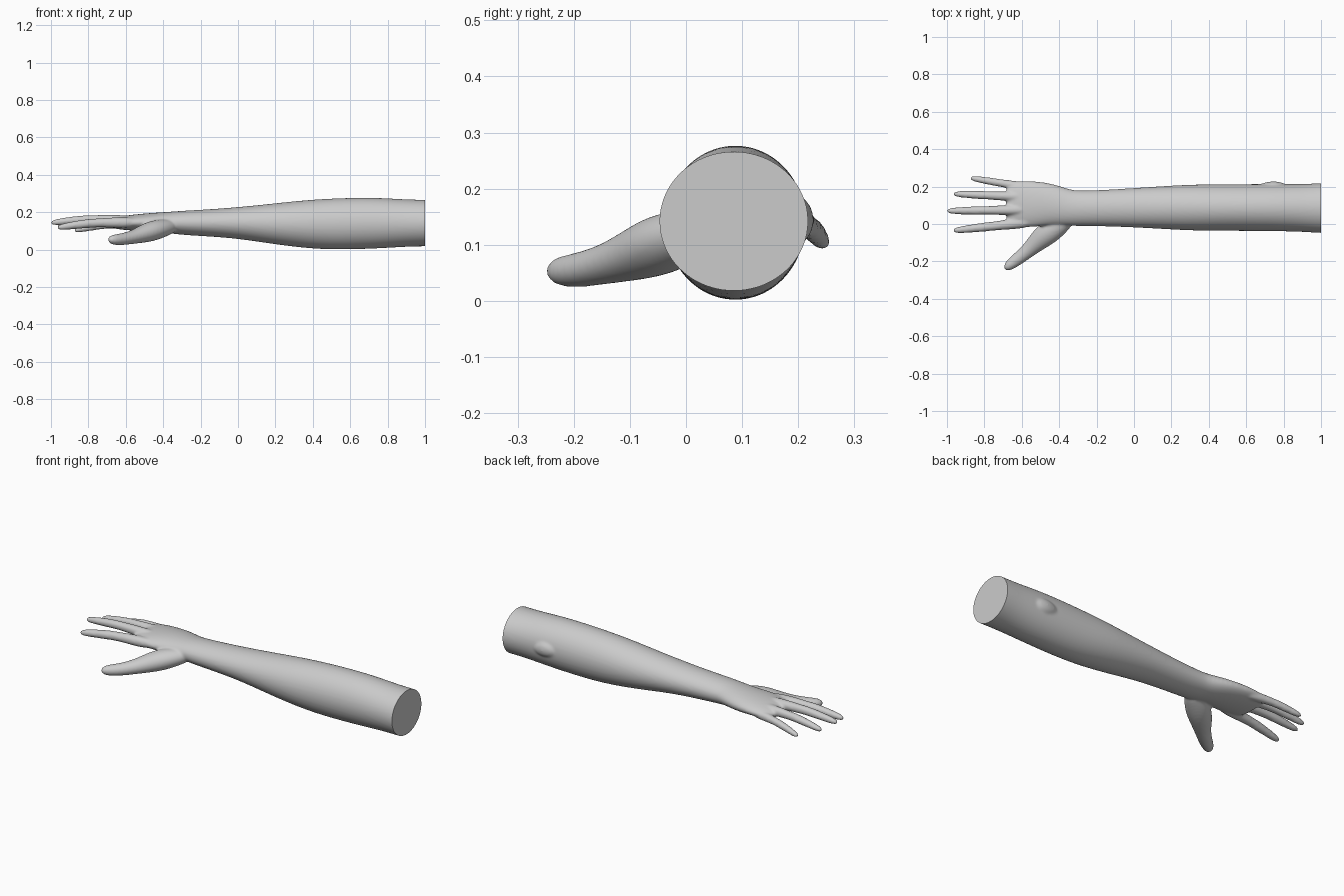
import bpy, bmesh, math
from mathutils import Vector

cube = bpy.data.objects.get("Cube")
if cube:
    bpy.data.objects.remove(cube, do_unlink=True)

skin = bpy.data.materials.new("pale_grey_skin")
skin.use_nodes = True
skin.diffuse_color = (0.6, 0.6, 0.6, 1)
skin.node_tree.nodes["Principled BSDF"].inputs["Base Color"].default_value = (0.6, 0.6, 0.6, 1)

bm = bmesh.new()


def loft(stations, sides=16):
    """Closed tube through (x, y, z, half width, half height) stations."""
    points = [Vector(s[:3]) for s in stations]
    rings = []
    for i, s in enumerate(stations):
        along = points[min(i + 1, len(points) - 1)] - points[max(i - 1, 0)]
        side = along.cross(Vector((0, 0, 1))).normalized()
        up = side.cross(along).normalized()
        ring = []
        for k in range(sides):
            a = math.tau * k / sides
            ring.append(bm.verts.new(points[i] + side * s[3] * math.cos(a) + up * s[4] * math.sin(a)))
        rings.append(ring)
    for a, b in zip(rings, rings[1:]):
        for k in range(sides):
            n = (k + 1) % sides
            bm.faces.new((a[k], a[n], b[n], b[k]))
    bm.faces.new(rings[0][::-1])
    bm.faces.new(rings[-1])


# Forearm, wrist and palm
loft([(1.15, .085, .142, .138, .125), (1.0, .085, .142, .135, .125),
      (.9, .086, .142, .128, .127), (.75, .088, .142, .127, .137),
      (.6, .088, .139, .126, .139), (.45, .088, .136, .125, .136),
      (.3, .088, .137, .124, .123), (.15, .088, .139, .115, .104),
      (0, .087, .143, .106, .085), (-.15, .085, .143, .098, .073),
      (-.3, .083, .143, .095, .065), (-.36, .088, .145, .098, .058),
      (-.44, .104, .145, .112, .053), (-.53, .107, .145, .124, .046),
      (-.61, .106, .143, .126, .038), (-.66, .106, .141, .118, .030),
      (-.685, .106, .140, .1, .018)], 24)

# Fingers: root, tip, arch height at the knuckle
for root, tip, radius in [((-.58, .197, .136), (-.875, .246, .100), .023),
                          ((-.60, .145, .150), (-.965, .161, .125), .025),
                          ((-.60, .075, .155), (-1.0, .070, .143), .026),
                          ((-.58, .008, .143), (-.965, -.035, .117), .027)]:
    root, tip = Vector(root), Vector(tip)
    profile = [(-.15, .7), (.05, 1.2), (.3, 1.0), (.5, .9), (.6, .93), (.8, .8),
               (.93, .68), (.985, .48), (1.005, .15)]
    loft([(*(root.lerp(tip, t) + Vector((0, 0, .012 * math.sin(math.pi * max(t, 0))))),
           radius * w, radius * w) for t, w in profile], 12)

# Thumb with its fleshy base
loft([(-.33, .045, .130, .03, .03), (-.38, .012, .120, .055, .045),
      (-.45, -.038, .103, .068, .057), (-.51, -.088, .083, .056, .048),
      (-.56, -.137, .067, .041, .037), (-.61, -.178, .057, .036, .033),
      (-.65, -.208, .053, .032, .030), (-.677, -.230, .053, .025, .025),
      (-.691, -.243, .053, .01, .01)])

# Elbow knob
loft([(.84, .17, .13, .02, .02), (.80, .185, .14, .035, .04),
      (.75, .194, .145, .04, .05), (.69, .187, .145, .035, .04),
      (.63, .17, .14, .02, .02)], 12)

bmesh.ops.recalc_face_normals(bm, faces=bm.faces)
mesh = bpy.data.meshes.new("forearm_and_hand")
bm.to_mesh(mesh)
bm.free()
arm = bpy.data.objects.new("forearm_and_hand", mesh)
bpy.context.collection.objects.link(arm)

# Fuse the parts into one soft skin
subdivide = arm.modifiers.new("Round", 'SUBSURF')
subdivide.levels = 2
fuse = arm.modifiers.new("Fuse", 'REMESH')
fuse.mode = 'VOXEL'
fuse.voxel_size = .0065
soften = arm.modifiers.new("Soften", 'SMOOTH')
soften.factor = .5
soften.iterations = 8
bpy.context.view_layer.update()
skin_mesh = bpy.data.meshes.new_from_object(arm.evaluated_get(bpy.context.evaluated_depsgraph_get()))
arm.modifiers.clear()

# Flat cut at the elbow end
bm = bmesh.new()
bm.from_mesh(skin_mesh)
cut = bmesh.ops.bisect_plane(bm, geom=bm.verts[:] + bm.edges[:] + bm.faces[:],
                             plane_co=(1, 0, 0), plane_no=(1, 0, 0), clear_outer=True)
bmesh.ops.holes_fill(bm, edges=[e for e in cut["geom_cut"] if isinstance(e, bmesh.types.BMEdge)])
bmesh.ops.recalc_face_normals(bm, faces=bm.faces)
bm.to_mesh(skin_mesh)
bm.free()
arm.data = skin_mesh
skin_mesh.materials.clear()
skin_mesh.materials.append(skin)

bpy.context.view_layer.objects.active = arm
arm.select_set(True)
bpy.ops.object.shade_smooth_by_angle(angle=math.radians(40))
